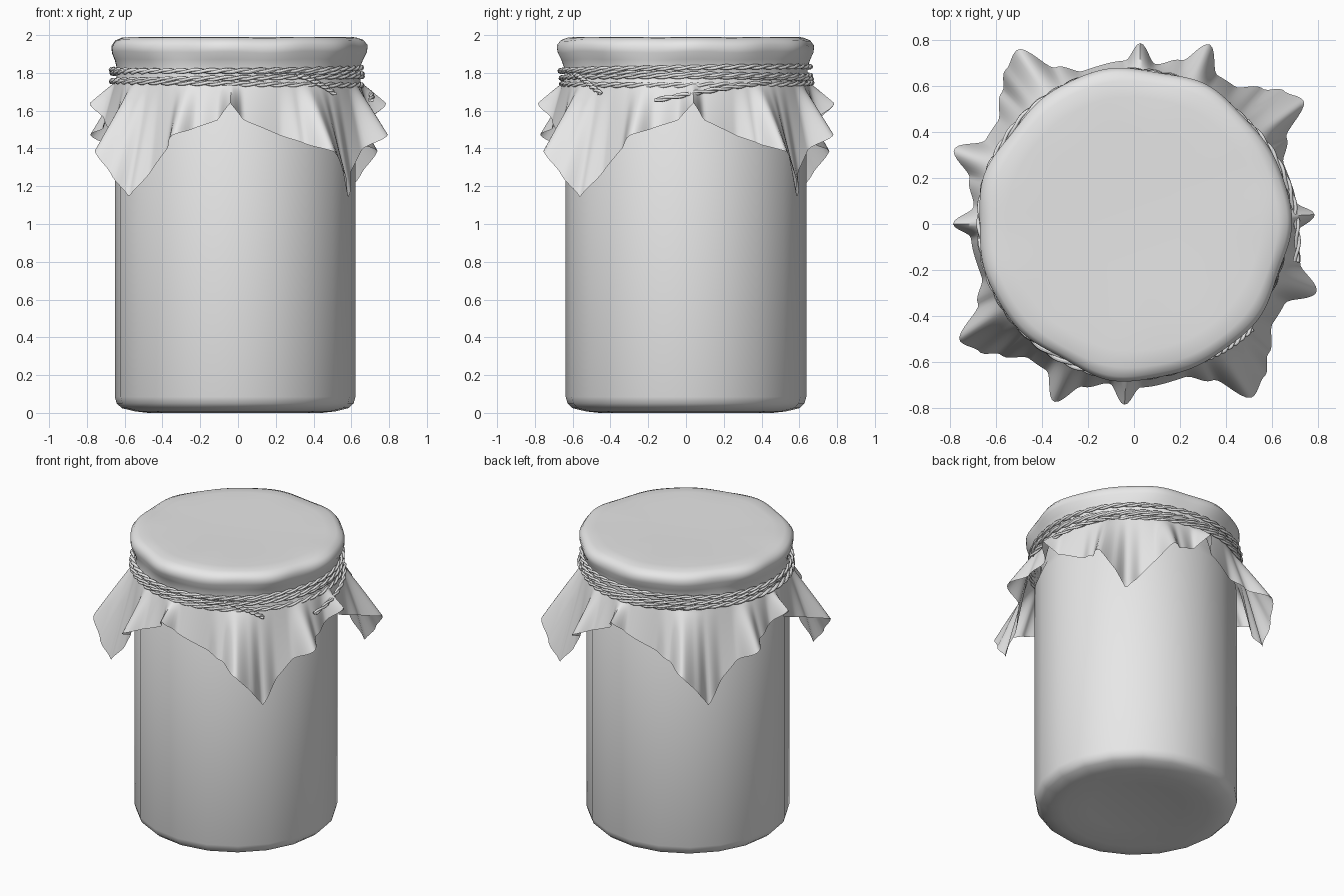
import bpy, bmesh, math
from math import sin, cos, pi, radians

cube = bpy.data.objects.get("Cube")
if cube:
    bpy.data.objects.remove(cube, do_unlink=True)

grey = bpy.data.materials.new("plain light grey")
grey.use_nodes = True
COLOUR = (0.8, 0.8, 0.8, 1)
grey.diffuse_color = COLOUR
grey.node_tree.nodes["Principled BSDF"].inputs["Base Color"].default_value = COLOUR


def add_object(name, data):
    obj = bpy.data.objects.new(name, data)
    bpy.context.collection.objects.link(obj)
    data.materials.append(grey)
    return obj


def ring_surface(name, rings, angle):
    """Skin a list of rings; a single-point ring becomes a pole."""
    bm = bmesh.new()
    rows = [[bm.verts.new(p) for p in ring] for ring in rings]
    for a, b in zip(rows, rows[1:]):
        n = max(len(a), len(b))
        for i in range(n):
            j = (i + 1) % n
            if len(a) == 1:
                bm.faces.new((a[0], b[i], b[j]))
            elif len(b) == 1:
                bm.faces.new((a[i], b[0], a[j]))
            else:
                bm.faces.new((a[i], b[i], b[j], a[j]))
    bmesh.ops.recalc_face_normals(bm, faces=bm.faces)
    mesh = bpy.data.meshes.new(name)
    bm.to_mesh(mesh)
    bm.free()
    obj = add_object(name, mesh)
    bpy.ops.object.select_all(action="DESELECT")
    obj.select_set(True)
    bpy.context.view_layer.objects.active = obj
    bpy.ops.object.shade_smooth_by_angle(angle=radians(angle))
    return obj


# Glass jar: dished base, rounded foot, straight wall, hidden neck
JAR_X, SIDES = -0.015, 20
jar_profile = [(0, 0.03), (0.3, 0.025), (0.46, 0.0), (0.53, 0.008), (0.6, 0.025),
               (0.627, 0.05), (0.637, 0.085), (0.637, 1.6), (0.6, 1.68), (0.6, 1.93), (0, 1.94)]
jar_rings = []
for r, z in jar_profile:
    count = SIDES if r else 1
    jar_rings.append([(JAR_X + r * cos(2 * pi * i / count), r * sin(2 * pi * i / count), z)
                      for i in range(count)])
ring_surface("jar", jar_rings, 50)

# Cloth cover: hem outline for a quarter turn as (angle, radius, height)
HEM = [(0, 0.785, 1.64), (5, 0.71, 1.55), (20, 0.70, 1.47), (28, 0.76, 1.43),
       (35, 0.91, 1.38), (41, 0.87, 1.26), (46, 0.81, 1.14), (54, 0.74, 1.29),
       (61, 0.74, 1.39), (68, 0.845, 1.47), (75, 0.74, 1.51), (84, 0.70, 1.55),
       (90, 0.785, 1.64)]
QUARTERS = [3, 88, 180, 267, 363]     # where each quarter's small middle fold sits


def hem_at(deg):
    deg = (deg - QUARTERS[0]) % 360 + QUARTERS[0]
    for start, end in zip(QUARTERS, QUARTERS[1:]):
        if start <= deg < end:
            phi = 90 * (deg - start) / (end - start)
            break
    for a, b in zip(HEM, HEM[1:]):
        if a[0] <= phi <= b[0]:
            t = (phi - a[0]) / (b[0] - a[0])
            ease = (1 - cos(pi * t)) / 2
            return a[1] + (b[1] - a[1]) * ease, a[2] + (b[2] - a[2]) * t


def crumple(a):
    return 0.5 * sin(7 * a + 0.6) + 0.35 * sin(11 * a + 2) + 0.3 * sin(4 * a + 1)


STEPS, SKIRT_ROWS = 360, 14
TIE_R, TIE_Z = 0.65, 1.75
cap_profile = [(0.2, 1.986, 0), (0.42, 1.99, 0), (0.55, 1.99, 0.003), (0.62, 1.987, 0.006),
               (0.655, 1.972, 0.011), (0.674, 1.945, 0.014), (0.672, 1.91, 0.013),
               (0.655, 1.87, 0.009), (0.644, 1.83, 0.004), (0.642, 1.79, 0.002)]
angles = [2 * pi * i / STEPS for i in range(STEPS)]
cloth_rings = [[(0, 0, 1.984)]]
for r, z, w in cap_profile:
    cloth_rings.append([((r + w * crumple(a)) * cos(a), (r + w * crumple(a)) * sin(a),
                         z + 0.4 * w * crumple(a + 1)) for a in angles])
for row in range(SKIRT_ROWS + 1):
    t = row / SKIRT_ROWS
    ring = []
    for i, a in enumerate(angles):
        hem_r, hem_z = hem_at(i)
        r = TIE_R + (hem_r - TIE_R) * t ** 0.95
        ring.append((r * cos(a), r * sin(a), TIE_Z + (hem_z - TIE_Z) * t))
    cloth_rings.append(ring)
ring_surface("cloth_cover", cloth_rings, 60)


# Twine: pairs of thin strands twisted round a path
def strands(name, path, cyclic, turns, count):
    curve = bpy.data.curves.new(name, "CURVE")
    curve.dimensions = "3D"
    curve.bevel_depth = 0.0085
    curve.bevel_resolution = 1
    curve.use_fill_caps = True
    for side in (0, pi):
        spline = curve.splines.new("POLY")
        spline.points.add(count - 1)
        spline.use_cyclic_u = cyclic
        for i, point in enumerate(spline.points):
            t = i / (count if cyclic else count - 1)
            r, a, z = path(t)
            twist = 2 * pi * turns * t + side
            r += 0.007 * cos(twist)
            point.co = (r * cos(a) - 0.008, r * sin(a), z + 0.007 * sin(twist), 1)
        spline.use_smooth = True
    add_object(name, curve)


# Each wrap: height, tilt, direction of tilt
for n, (height, tilt, turn) in enumerate([(1.822, 0.012, 0.5), (1.797, 0.012, 3.4),
                                          (1.770, 0.012, 1.8), (1.745, 0.01, 5.0)]):
    strands(f"twine_wrap_{n + 1}",
            lambda t: (0.661 + 0.004 * sin(6 * pi * t + n), 2 * pi * t,
                       height + tilt * sin(2 * pi * t + turn)),
            True, 24, 240)


# Two loose ends on the left-hand side
def loose_end(name, start, end):
    strands(name, lambda t: (start[0] + (end[0] - start[0]) * t,
                             radians(start[1] + (end[1] - start[1]) * t),
                             start[2] + (end[2] - start[2]) * t ** 1.4),
            False, 4, 40)


loose_end("twine_long_end", (0.665, 42, 1.75), (0.73, -13, 1.655))
loose_end("twine_short_end", (0.665, -62, 1.79), (0.69, -41, 1.69))
